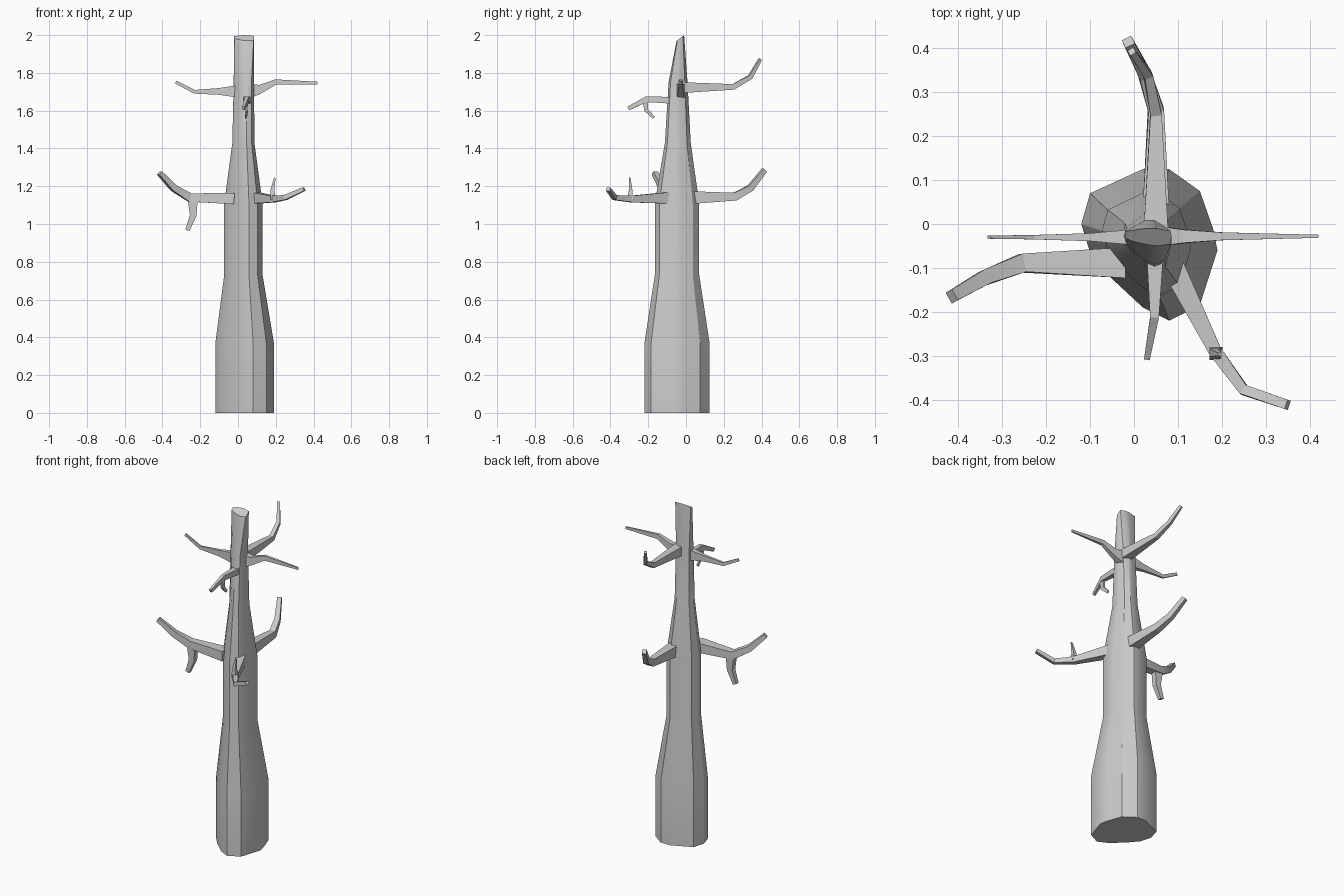
import bpy, bmesh, math
from mathutils import Vector


def loft(name, rings, angle=30):
    bm = bmesh.new()
    loops = [[bm.verts.new(p) for p in r] for r in rings]
    n = len(loops[0])
    for a, b in zip(loops, loops[1:]):
        for i in range(n):
            j = (i + 1) % n
            bm.faces.new((a[i], a[j], b[j], b[i]))
    bm.faces.new(loops[0][::-1])
    bm.faces.new(loops[-1])
    bmesh.ops.recalc_face_normals(bm, faces=bm.faces)
    me = bpy.data.meshes.new(name)
    bm.to_mesh(me)
    bm.free()
    ob = bpy.data.objects.new(name, me)
    bpy.context.collection.objects.link(ob)
    bpy.ops.object.select_all(action='DESELECT')
    ob.select_set(True)
    bpy.context.view_layer.objects.active = ob
    bpy.ops.object.shade_smooth_by_angle(angle=math.radians(angle))
    return ob


def branch(name, pts, side=None):
    """Four-sided tapered limb; each point is x, y, z, width, height."""
    ps = [Vector(p[:3]) for p in pts]
    rings = []
    for i, p in enumerate(ps):
        t = Vector()
        if i > 0:
            t += (p - ps[i - 1]).normalized()
        if i < len(ps) - 1:
            t += (ps[i + 1] - p).normalized()
        if i == 0:
            t.z *= 0.3 if side is None else 1
        t.normalize()
        s = Vector(side) if side else t.cross(Vector((0, 0, 1))).normalized()
        u = s.cross(t).normalized()
        w, h = pts[i][3] / 2, pts[i][4] / 2
        rings.append([p + s * w * a + u * h * b
                      for a, b in ((-1, -1), (1, -1), (1, 1), (-1, 1))])
    loft(name, rings, 20)


# Trunk: irregular outline fitted to the extents at each height
outline = [(-0.12, 0.0), (-0.10, -0.065), (-0.05, -0.125), (0.02, -0.19),
           (0.08, -0.22), (0.15, -0.185), (0.19, -0.06), (0.18, -0.01),
           (0.15, 0.075), (0.08, 0.125), (0.02, 0.125), (-0.10, 0.07)]
levels = [  # z, x min, x max, y min, y max
    (0.0, -0.12, 0.19, -0.22, 0.125), (0.37, -0.12, 0.19, -0.22, 0.125),
    (0.73, -0.073, 0.13, -0.165, 0.07), (1.11, -0.073, 0.13, -0.165, 0.07),
    (1.43, -0.03, 0.087, -0.112, 0.025), (1.75, -0.023, 0.085, -0.092, 0.008),
    (1.97, -0.02, 0.085, -0.05, -0.01)]
rings = []
for z, x0, x1, y0, y1 in levels:
    ring = []
    for x, y in outline:
        u, v = (x + 0.12) / 0.31, (y + 0.22) / 0.345
        if z > 1.9:
            u = min(max((u - 0.5) * 1.3 + 0.5, 0), 1)
        # slanted tip rises towards the back
        zz = z + 0.03 * v if z > 1.9 else z
        ring.append((x0 + u * (x1 - x0), y0 + v * (y1 - y0), zz))
    rings.append(ring)
loft("trunk", rings, 30)

# Lower limbs
branch("lower_left_branch", [
    (-0.02, -0.088, 1.135, 0.07, 0.06), (-0.255, -0.089, 1.14, 0.042, 0.045),
    (-0.34, -0.122, 1.19, 0.034, 0.034), (-0.415, -0.165, 1.27, 0.028, 0.024)])
branch("lower_left_twig", [
    (-0.24, -0.089, 1.14, 0.035, 0.055), (-0.237, -0.09, 1.045, 0.03, 0.035),
    (-0.268, -0.09, 0.967, 0.022, 0.024)], side=(0, 1, 0))
branch("lower_front_branch", [
    (0.09, -0.10, 1.138, 0.052, 0.06), (0.185, -0.29, 1.132, 0.03, 0.035),
    (0.25, -0.378, 1.14, 0.024, 0.026), (0.35, -0.412, 1.185, 0.022, 0.02)])
branch("lower_front_twig", [
    (0.187, -0.295, 1.13, 0.03, 0.03), (0.182, -0.293, 1.18, 0.018, 0.02),
    (0.195, -0.297, 1.245, 0.007, 0.008)], side=(0, 1, 0))
branch("lower_back_branch", [
    (0.05, 0.04, 1.14, 0.06, 0.066), (0.05, 0.26, 1.145, 0.036, 0.042),
    (0.025, 0.34, 1.19, 0.03, 0.034), (-0.013, 0.415, 1.285, 0.024, 0.026)])

# Upper limbs
branch("upper_left_branch", [
    (0.0, -0.03, 1.702, 0.036, 0.065), (-0.1, -0.03, 1.702, 0.018, 0.036),
    (-0.23, -0.03, 1.70, 0.01, 0.02), (-0.33, -0.03, 1.752, 0.007, 0.016)])
branch("upper_right_branch", [
    (0.07, -0.028, 1.705, 0.042, 0.075), (0.12, -0.028, 1.715, 0.03, 0.045),
    (0.2, -0.028, 1.752, 0.018, 0.028), (0.42, -0.028, 1.746, 0.007, 0.014)])
branch("upper_back_branch", [
    (0.05, -0.01, 1.722, 0.055, 0.056), (0.05, 0.25, 1.726, 0.026, 0.03),
    (0.032, 0.34, 1.778, 0.02, 0.024), (-0.005, 0.393, 1.872, 0.015, 0.016)])
branch("upper_front_branch", [
    (0.048, -0.07, 1.655, 0.038, 0.036), (0.047, -0.21, 1.66, 0.02, 0.03),
    (0.03, -0.305, 1.612, 0.013, 0.02)])
branch("upper_front_twig", [
    (0.045, -0.215, 1.655, 0.015, 0.03), (0.047, -0.21, 1.602, 0.013, 0.022),
    (0.042, -0.17, 1.563, 0.009, 0.015)], side=(1, 0, 0))
